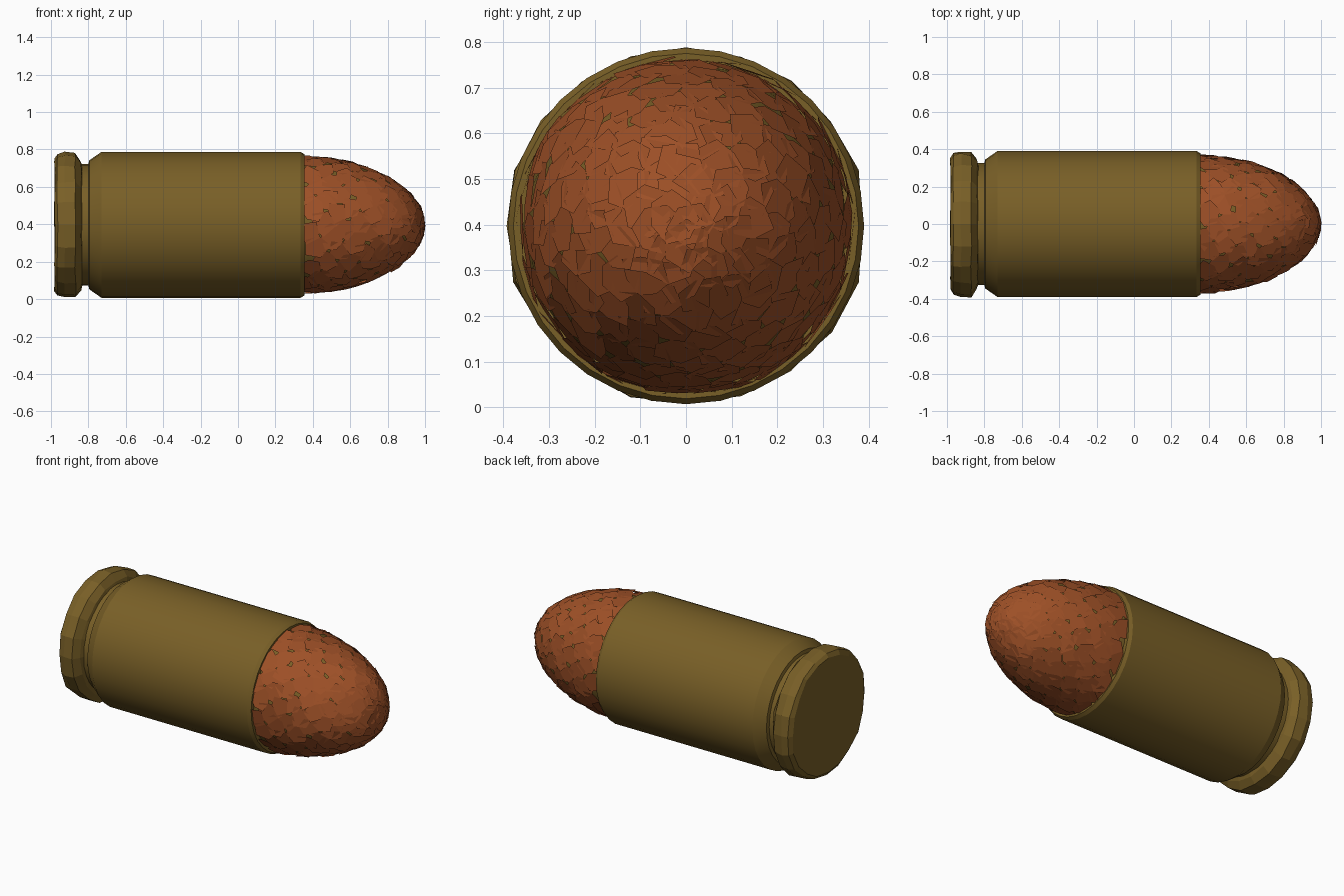
import bpy, bmesh, math, random
from mathutils import Vector

random.seed(4)
AXIS_Z = 0.397          # height of the long axis
NOSE_X, NOSE_LEN, NOSE_R = 0.34, 0.655, 0.365

cube = bpy.data.objects.get("Cube")
if cube:
    bpy.data.objects.remove(cube, do_unlink=True)


def material(name, rgb):
    mat = bpy.data.materials.new(name)
    mat.use_nodes = True
    mat.diffuse_color = (*rgb, 1)
    mat.node_tree.nodes["Principled BSDF"].inputs["Base Color"].default_value = (*rgb, 1)
    return mat


brass = material("brass", (0.19, 0.115, 0.02))
copper = material("copper", (0.34, 0.08, 0.02))


def finish(name, bm, mat, smooth=0):
    mesh = bpy.data.meshes.new(name)
    bm.to_mesh(mesh)
    bm.free()
    mesh.materials.append(mat)
    obj = bpy.data.objects.new(name, mesh)
    bpy.context.collection.objects.link(obj)
    obj.location.z = AXIS_Z
    if smooth:
        bpy.ops.object.select_all(action='DESELECT')
        obj.select_set(True)
        bpy.context.view_layer.objects.active = obj
        bpy.ops.object.shade_smooth_by_angle(angle=math.radians(smooth))
    return obj


def lathe(name, profile, mat, sides, jitter=0, smooth=0):
    """Turn (x, radius) points about the long axis and cap both ends."""
    bm = bmesh.new()
    rings = []
    for x, r in profile:
        ring = []
        for i in range(sides):
            a = math.tau * i / sides
            rr = r + random.uniform(-jitter, jitter)
            xx = x + random.uniform(-jitter, jitter) * 0.6
            ring.append(bm.verts.new((xx, rr * math.cos(a), rr * math.sin(a))))
        rings.append(ring)
    for lo, hi in zip(rings, rings[1:]):
        for i in range(sides):
            j = (i + 1) % sides
            bm.faces.new((lo[i], lo[j], hi[j], hi[i]))
    bm.faces.new(rings[0])
    bm.faces.new(rings[-1])
    bmesh.ops.recalc_face_normals(bm, faces=bm.faces)
    return finish(name, bm, mat, smooth)


def nose_radius(t):
    return NOSE_R * (1 - t * t) ** 0.52


# Casing: rough faceted rim, extraction groove, long straight wall with a lip
lathe("casing_rim", [(-0.98, 0.355), (-0.965, 0.38), (-0.925, 0.392),
                     (-0.87, 0.388), (-0.84, 0.345), (-0.83, 0.31)],
      brass, 20, jitter=0.006)
lathe("casing_body", [(-0.85, 0.325), (-0.80, 0.325), (-0.795, 0.345),
                      (-0.73, 0.39), (0.335, 0.39), (0.355, 0.378), (0.355, 0.35)],
      brass, 32, smooth=30)

# Brass core that shows in the cracks of the nose
core = [(NOSE_X + NOSE_LEN * t * 0.985, nose_radius(t) * 0.97)
        for t in (0, 0.2, 0.4, 0.6, 0.75, 0.87, 0.95, 0.99)]
lathe("nose_core", core, brass, 24, smooth=40)

# Nose: a shell of irregular flat copper plates laid on the rounded tip
bm = bmesh.new()
COUNT = 190
for k in range(COUNT):
    t = 1 - ((k + 0.3) / COUNT) ** 1.1
    a = k * math.pi * (3 - math.sqrt(5))
    r = nose_radius(t)
    centre = Vector((NOSE_X + NOSE_LEN * t, r * math.cos(a), r * math.sin(a)))
    normal = Vector((t / NOSE_LEN, centre.y / NOSE_R ** 2, centre.z / NOSE_R ** 2)).normalized()
    tilt = Vector([random.uniform(-0.07, 0.07) for _ in range(3)])
    normal = (normal + tilt).normalized()
    u = normal.orthogonal().normalized()
    v = normal.cross(u)
    size = 0.072 * (1 - 0.25 * t)
    corners = random.choice((5, 6, 6, 7))
    spin = random.uniform(0, math.tau)
    loop = []
    for c in range(corners):
        angle = spin + math.tau * c / corners
        reach = size * random.uniform(0.75, 1.2)
        p = centre + reach * (u * math.cos(angle) + v * math.sin(angle))
        p.x = max(p.x, NOSE_X)
        loop.append(bm.verts.new(p))
    bm.faces.new(loop)
finish("nose_plates", bm, copper)
